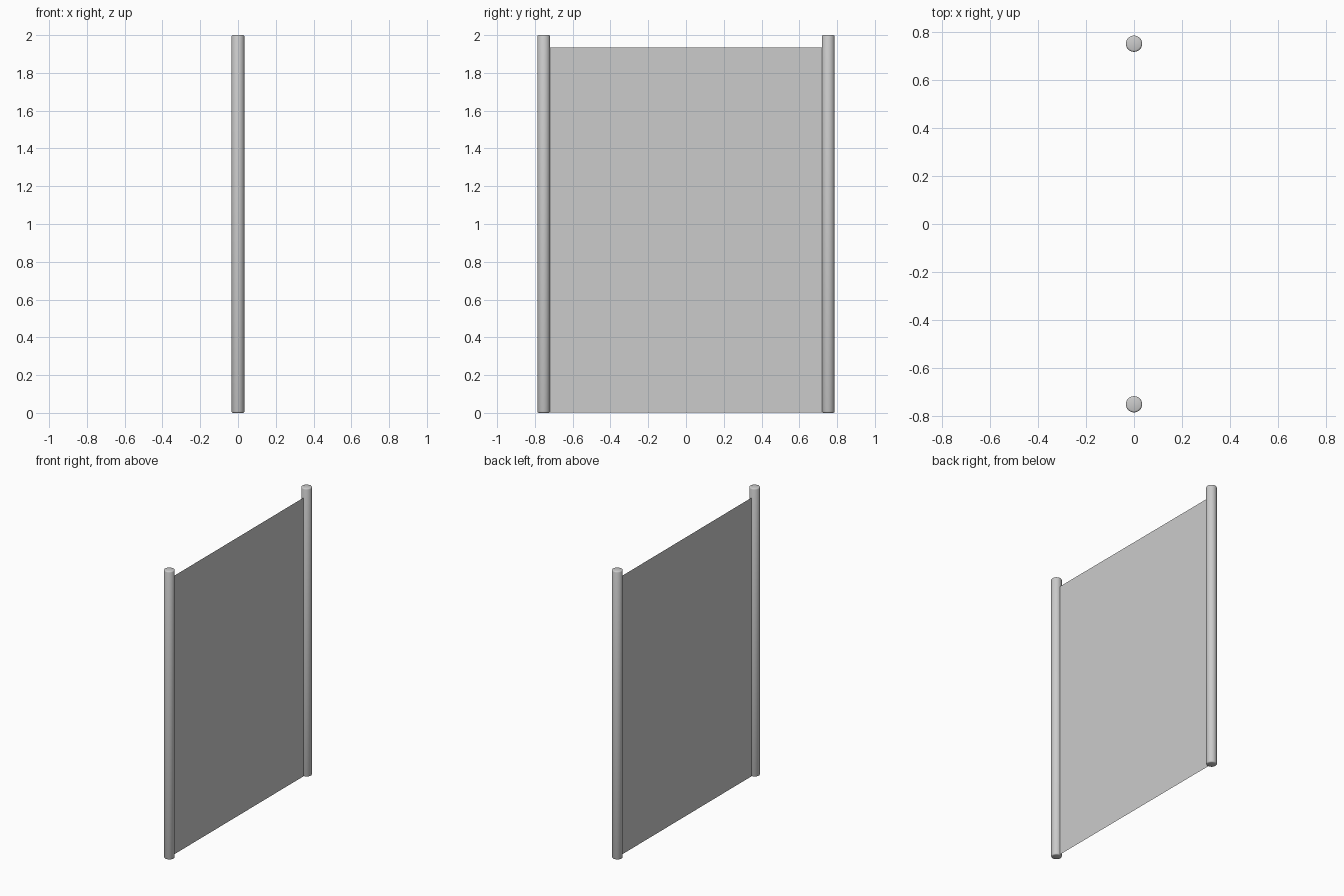
import bpy, bmesh

if "Cube" in bpy.data.objects:
    bpy.data.objects.remove(bpy.data.objects["Cube"])

HEIGHT, RADIUS, POST_Y = 2.0, 0.034, 0.753
PANEL_TOP = 1.935


def make_post(name, y):
    # Round post with slightly softened ends
    bpy.ops.mesh.primitive_cylinder_add(
        vertices=32, radius=RADIUS, depth=HEIGHT, location=(0, y, HEIGHT / 2))
    post = bpy.context.object
    post.name = name
    bpy.ops.object.shade_smooth()
    bevel = post.modifiers.new("soft_ends", 'BEVEL')
    bevel.width = 0.007
    bevel.segments = 2
    bevel.limit_method = 'ANGLE'


make_post("left_post", -POST_Y)
make_post("right_post", POST_Y)

# Thin sheet stretched between the posts
edge = POST_Y - RADIUS + 0.003
bm = bmesh.new()
corners = [(0, -edge, 0.002), (0, edge, 0.002), (0, edge, PANEL_TOP), (0, -edge, PANEL_TOP)]
bm.faces.new([bm.verts.new(c) for c in corners])
mesh = bpy.data.meshes.new("panel")
bm.to_mesh(mesh)
bm.free()
bpy.context.collection.objects.link(bpy.data.objects.new("panel", mesh))
